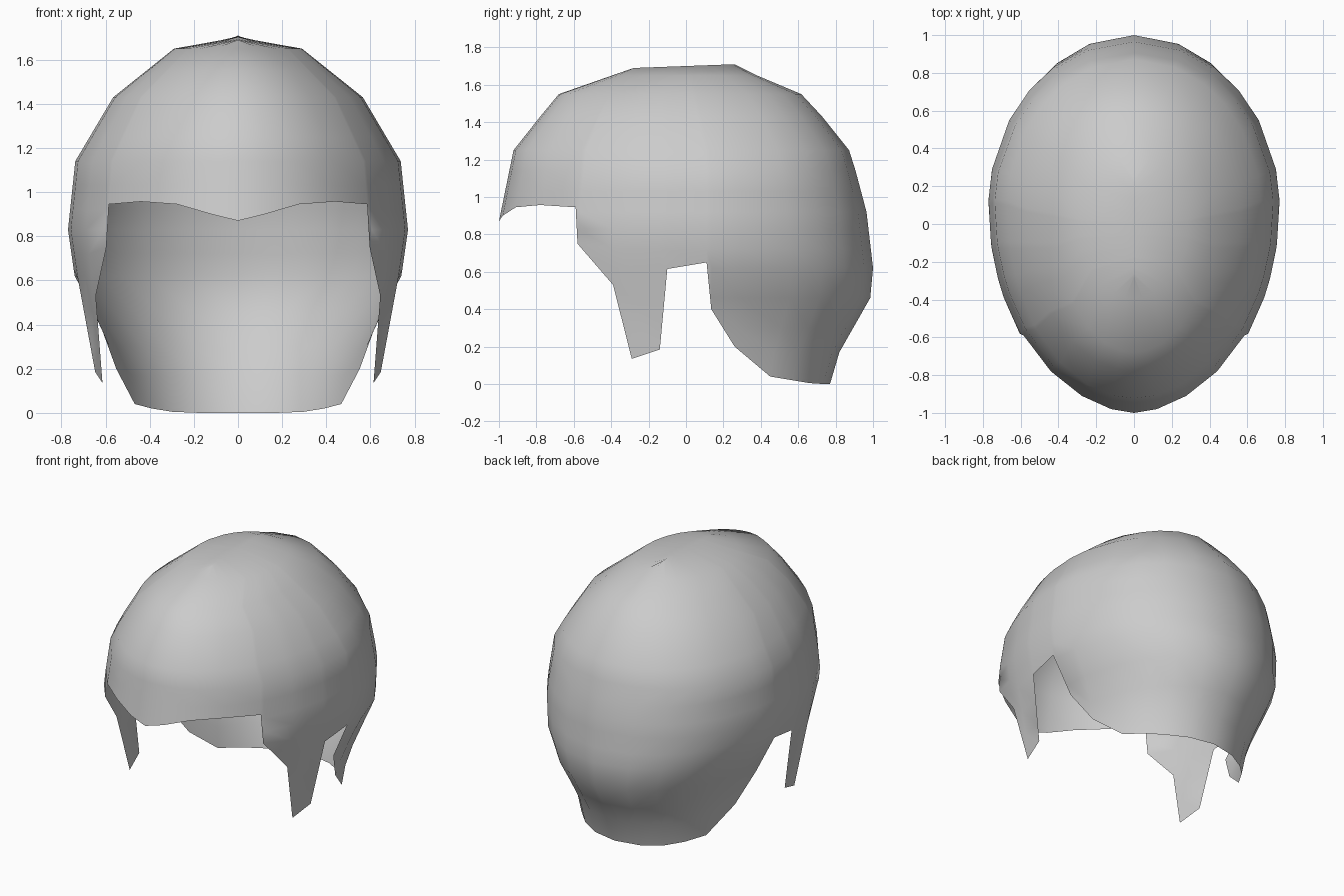
import bpy, bmesh, math

if "Cube" in bpy.data.objects:
    bpy.data.objects.remove(bpy.data.objects["Cube"])

# Shell profiles, each a list of (height, value)
FRONT = [(0, -1), (.87, -1), (1.26, -.92), (1.55, -.68), (1.69, -.28), (1.7, -.28)]
BACK = [(0, .77), (.17, .82), (.46, .985), (.62, 1), (.92, .965), (1.24, .88),
        (1.54, .64), (1.7, .26)]
UPPER = [(.62, .74), (.83, .77), (1.14, .737), (1.43, .565), (1.65, .29), (1.7, 0)]
WIDTH_FRONT = [(0, .64), (.14, .657), (.4, .69)] + UPPER
WIDTH_BACK = [(0, .54), (.2, .565), (.4, .625)] + UPPER
CENTRE = [(0, .1), (1.2, .1), (1.7, 0)]
LEVELS = [1.7, 1.65, 1.55, 1.43, 1.25, 1.14, 1.03, .92, .83, .72, .62, .46, .3, .17, 0]

# Lower hairline from forehead to nape, as (y, z)
HAIRLINE = [(-1, .87), (-.98, .9), (-.91, .945), (-.78, .957), (-.59, .945),
            (-.58, .75), (-.39, .53), (-.29, .135), (-.14, .185), (-.1, .615),
            (.11, .65), (.135, .4), (.26, .2), (.45, .04), (.57, .02),
            (.66, .005), (.735, 0), (.77, 0)]


def at(profile, z):
    """Linear interpolation along a profile."""
    for (z0, a), (z1, b) in zip(profile, profile[1:]):
        if z <= z1:
            return a + (b - a) * (z - z0) / (z1 - z0)
    return profile[-1][1]


def reach(z, backward):
    return at(BACK, z) - at(CENTRE, z) if backward else at(CENTRE, z) - at(FRONT, z)


def shell_point(c, z):
    """Point on the egg-shaped shell; c runs from -1 (front) to 1 (back)."""
    width = at(WIDTH_BACK if c > 0 else WIDTH_FRONT, z)
    y = at(CENTRE, z) + c * reach(z, c > 0)
    tilt = .037 * y if z >= LEVELS[0] else 0
    return (width * math.sqrt(max(0, 1 - c * c)), y, z + tilt)


# Left half: columns run from the crown down and stop at the hairline
bm = bmesh.new()
columns = []
for y, hair_z in HAIRLINE:
    offset = y - at(CENTRE, hair_z)
    c = max(-1, min(1, offset / reach(hair_z, offset > 0)))
    column = []
    for level in LEVELS:
        if level > hair_z + .015:
            column.append(bm.verts.new(shell_point(c, level)))
        elif not column or column[-1] is not columns and len(column) and column[-1].co.z > hair_z + 1e-5:
            column.append(bm.verts.new(shell_point(c, hair_z)))
        else:
            column.append(column[-1])
    columns.append(column)

for left, right in zip(columns, columns[1:]):
    for i in range(len(LEVELS) - 1):
        loop = list(dict.fromkeys([left[i], left[i + 1], right[i + 1], right[i]]))
        if len(loop) > 2:
            bm.faces.new(loop)
bmesh.ops.remove_doubles(bm, verts=bm.verts, dist=.0005)
bmesh.ops.recalc_face_normals(bm, faces=bm.faces)
if sum(f.normal.x * f.calc_area() for f in bm.faces) < 0:
    bmesh.ops.reverse_faces(bm, faces=bm.faces)
for face in bm.faces:
    face.smooth = True

mesh = bpy.data.meshes.new("hair_shell")
bm.to_mesh(mesh)
bm.free()
hair = bpy.data.objects.new("hair_shell", mesh)
bpy.context.collection.objects.link(hair)

# Right half
mirror = hair.modifiers.new("mirror", "MIRROR")
mirror.use_clip = True
mirror.merge_threshold = .002

# Plain grey
grey = bpy.data.materials.new("light_grey")
grey.use_nodes = True
grey.diffuse_color = (.6, .6, .6, 1)
grey.node_tree.nodes["Principled BSDF"].inputs["Base Color"].default_value = (.6, .6, .6, 1)
mesh.materials.append(grey)
